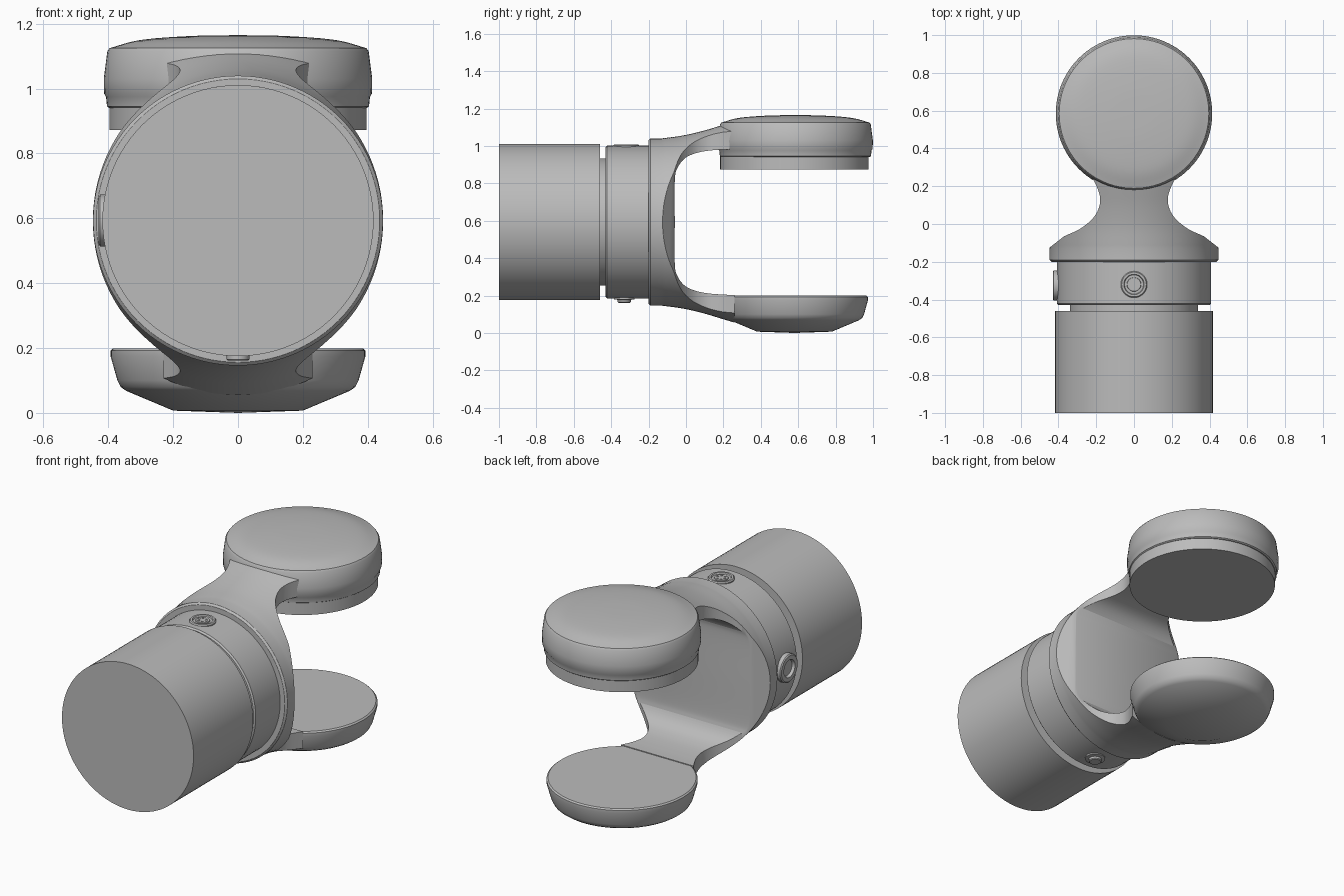
import bpy, bmesh, math
from mathutils import Vector, Matrix

cube = bpy.data.objects.get("Cube")
if cube:
    bpy.data.objects.remove(cube, do_unlink=True)

AXIS_Z = 0.593   # height of the barrel axis
PAD_Y = 0.585    # centre of both pads

grey = bpy.data.materials.new("plain grey")
grey.use_nodes = True
GREY = (0.5, 0.5, 0.5, 1)
grey.diffuse_color = GREY
grey.node_tree.nodes["Principled BSDF"].inputs["Base Color"].default_value = GREY


def finish(name, bm):
    bmesh.ops.remove_doubles(bm, verts=bm.verts, dist=1e-5)
    bmesh.ops.recalc_face_normals(bm, faces=bm.faces)
    mesh = bpy.data.meshes.new(name)
    bm.to_mesh(mesh)
    bm.free()
    mesh.materials.append(grey)
    obj = bpy.data.objects.new(name, mesh)
    bpy.context.collection.objects.link(obj)
    return obj


def activate(obj):
    bpy.ops.object.select_all(action="DESELECT")
    obj.select_set(True)
    bpy.context.view_layer.objects.active = obj


def smooth(obj, angle=30):
    activate(obj)
    bpy.ops.object.shade_smooth_by_angle(angle=math.radians(angle))
    return obj


def lathe(name, profile, centre, axis=(0, 0, 1), steps=96):
    """Revolve (radius, height) points around an axis through centre."""
    bm = bmesh.new()
    verts = [bm.verts.new((r, 0, h)) for r, h in profile]
    edges = [bm.edges.new(pair) for pair in zip(verts, verts[1:])]
    bmesh.ops.spin(bm, geom=verts + edges, axis=(0, 0, 1), cent=(0, 0, 0),
                   angle=math.tau, steps=steps, use_merge=True)
    turn = Vector((0, 0, 1)).rotation_difference(Vector(axis)).to_matrix().to_4x4()
    bm.transform(Matrix.Translation(centre) @ turn)
    return finish(name, bm)


def curve(points, n=6):
    """Catmull-Rom curve through the points."""
    p = [Vector(q) for q in points]
    p = [2 * p[0] - p[1]] + p + [2 * p[-1] - p[-2]]
    out = []
    for a, b, c, d in zip(p, p[1:], p[2:], p[3:]):
        for i in range(n):
            t = i / n
            out.append(0.5 * (2 * b + (c - a) * t + (2 * a - 5 * b + 4 * c - d) * t**2
                              + (3 * b - a - 3 * c + d) * t**3))
    return out + [p[-2]]


def prism(name, points, offset):
    bm = bmesh.new()
    face = bm.faces.new([bm.verts.new(p) for p in points])
    new = bmesh.ops.extrude_face_region(bm, geom=[face])["geom"]
    bmesh.ops.translate(bm, vec=offset, verts=[v for v in new if isinstance(v, bmesh.types.BMVert)])
    return finish(name, bm)


def cut(obj, cutter, operation):
    cutter.hide_render = True
    mod = obj.modifiers.new("cut", "BOOLEAN")
    mod.operation, mod.object, mod.solver = operation, cutter, "EXACT"
    activate(obj)
    bpy.ops.object.modifier_apply(modifier=mod.name)
    bpy.data.objects.remove(cutter, do_unlink=True)


# Barrel, neck and collar along the y axis
hub, back = (0, 0, AXIS_Z), (0, 1, 0)
smooth(lathe("barrel", [(0, -1), (0.418, -1), (0.418, -0.46), (0, -0.46)], hub, back))
smooth(lathe("neck", [(0, -0.47), (0.34, -0.47), (0.34, -0.42), (0, -0.42)], hub, back))
smooth(lathe("collar", [(0, -0.43), (0.4, -0.43), (0.408, -0.422), (0.408, -0.19), (0, -0.19)], hub, back))

# Fork: flared body, trimmed to a waisted outline and hollowed
flare = curve([(0.447, -0.13), (0.462, -0.02), (0.487, 0.09), (0.52, 0.2), (0.538, 0.26)])
fork = lathe("fork", [(0, -0.2), (0.437, -0.2), (0.447, -0.19)] + [tuple(p) for p in flare] + [(0, 0.26)],
             hub, back)
waist = [Vector((0.47, -0.25)), Vector((0.47, -0.13)), Vector((0.447, -0.125))]
waist += curve([(0.37, -0.065), (0.28, -0.022), (0.21, 0.04), (0.18, 0.11), (0.19, 0.18), (0.24, 0.28)])
outline = [(p.x, p.y, -0.2) for p in waist] + [(-p.x, p.y, -0.2) for p in reversed(waist)]
cut(fork, prism("outline_cutter", outline, (0, 0, 1.6)), "INTERSECT")
inner = curve([(-0.06, 0), (-0.06, 0.22), (-0.045, 0.29), (0, 0.345), (0.08, 0.375), (0.2, 0.388), (0.35, 0.39)])
hollow = [(-0.6, p.x, AXIS_Z + p.y) for p in inner] + [(-0.6, p.x, AXIS_Z - p.y) for p in reversed(inner[1:])]
cut(fork, prism("hollow_cutter", hollow, (1.2, 0, 0)), "DIFFERENCE")
bevel = fork.modifiers.new("soft edges", "BEVEL")
bevel.width, bevel.segments, bevel.angle_limit = 0.012, 3, math.radians(40)
smooth(fork, 35)

# Upper pad with its lower insert
top_rim = [(0.397, 0.94), (0.404, 0.945), (0.407, 0.975), (0.413, 0.985), (0.414, 1.03), (0.403, 1.115)]
dome = curve([(0.396, 1.125), (0.3, 1.15), (0.15, 1.162), (0, 1.165)])
smooth(lathe("upper_pad", [(0, 0.94)] + top_rim + [tuple(p) for p in dome], (0, PAD_Y, 0)))
smooth(lathe("upper_pad_insert", [(0, 0.873), (0.397, 0.873), (0.397, 0.95), (0, 0.95)], (0, PAD_Y - 0.005, 0)))

# Lower pad, a shallow dish with a flat base
dish = [(0, 0), (0.2, 0.007), (0.345, 0.068), (0.362, 0.08), (0.372, 0.1), (0.393, 0.175), (0.393, 0.192), (0.385, 0.199)]
smooth(lathe("lower_pad", dish + [(0, 0.199)], (0, PAD_Y - 0.005, 0)))

# Ports and button set into the collar
R = 0.408
socket = [(0, R - 0.03), (0.07, R - 0.03), (0.07, R), (0.065, R + 0.006), (0.054, R + 0.006), (0.05, R - 0.002),
          (0.038, R - 0.002), (0.036, R + 0.003), (0, R + 0.003)]
smooth(lathe("top_port", socket, (0, -0.32, AXIS_Z), (0, 0, 1), 48))
for i in range(6):
    a = math.tau * i / 6
    pin = (0.022 * math.cos(a), -0.32 + 0.022 * math.sin(a), AXIS_Z + R)
    smooth(lathe("top_port_pin", [(0, 0), (0.006, 0), (0.006, 0.006), (0, 0.006)], pin, (0, 0, 1), 12))
ring = [(0, R - 0.03), (0.08, R - 0.03), (0.08, R + 0.017), (0.073, R + 0.022), (0.05, R + 0.022),
        (0.045, R + 0.006), (0, R + 0.006)]
smooth(lathe("side_port", ring, (0, -0.325, AXIS_Z), (-1, 0, 0), 48))
button = [(0, R - 0.03), (0.055, R - 0.03), (0.055, R + 0.005), (0.035, R + 0.008), (0.035, R + 0.02),
          (0.03, R + 0.024), (0, R + 0.024)]
smooth(lathe("bottom_button", button, (0, -0.33, AXIS_Z), (0, 0, -1), 48))
